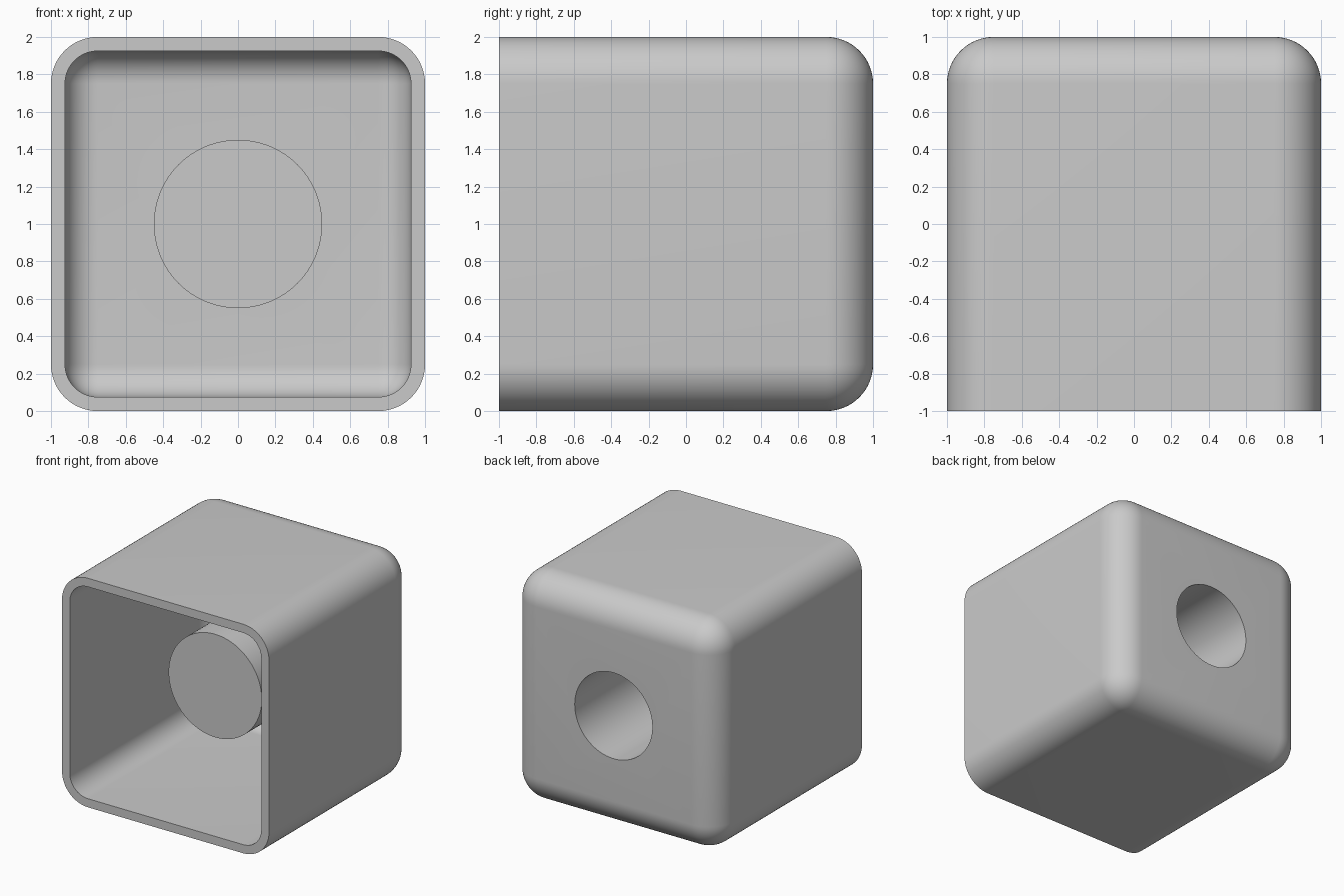
import bpy, bmesh, math
from mathutils import Matrix, Vector

if "Cube" in bpy.data.objects:
    bpy.data.objects.remove(bpy.data.objects["Cube"])

WALL = 0.075          # shell thickness
RADIUS = 0.25         # outer edge rounding
HOLE = 0.375          # socket radius
BOSS_FRONT = -0.315   # y of the closed end of the socket tube

grey = bpy.data.materials.new("light grey")
grey.use_nodes = True
colour = (0.59, 0.59, 0.59, 1)
grey.diffuse_color = colour
grey.node_tree.nodes["Principled BSDF"].inputs["Base Color"].default_value = colour


def make_object(name, bm):
    mesh = bpy.data.meshes.new(name)
    bm.to_mesh(mesh)
    bm.free()
    mesh.materials.append(grey)
    obj = bpy.data.objects.new(name, mesh)
    bpy.context.collection.objects.link(obj)
    return obj


def rounded_box(name, half, front, radius):
    """Box from y=front to y=half, every edge rounded except the front rim."""
    bm = bmesh.new()
    bmesh.ops.create_cube(bm, size=2)
    for v in bm.verts:
        v.co = Vector((v.co.x * half, half if v.co.y > 0 else front, 1 + v.co.z * half))
    edges = [e for e in bm.edges if any(v.co.y > 0 for v in e.verts)]
    bmesh.ops.bevel(bm, geom=edges, offset=radius, segments=16, profile=0.5,
                    affect='EDGES', clamp_overlap=False)
    bmesh.ops.recalc_face_normals(bm, faces=bm.faces)
    return make_object(name, bm)


def cylinder_y(name, radius, front, back):
    bm = bmesh.new()
    place = Matrix.Translation((0, (front + back) / 2, 1)) @ Matrix.Rotation(math.pi / 2, 4, 'X')
    bmesh.ops.create_cone(bm, cap_ends=True, segments=96, radius1=radius, radius2=radius,
                          depth=back - front, matrix=place)
    return make_object(name, bm)


# Outer block, open cavity, tube inside and the socket from the back
case = rounded_box("hollow_case", 1, -1, RADIUS)
steps = [
    (rounded_box("cavity_cutter", 1 - WALL, -1.2, RADIUS - WALL), 'DIFFERENCE'),
    (cylinder_y("socket_tube", HOLE + WALL, BOSS_FRONT, 1 - WALL / 2), 'UNION'),
    (cylinder_y("socket_cutter", HOLE, BOSS_FRONT + WALL, 1.2), 'DIFFERENCE'),
]

bpy.ops.object.select_all(action='DESELECT')
bpy.context.view_layer.objects.active = case
case.select_set(True)
for tool, operation in steps:
    tool.hide_render = True
    mod = case.modifiers.new(tool.name, 'BOOLEAN')
    mod.object = tool
    mod.operation = operation
    mod.solver = 'EXACT'
    bpy.ops.object.modifier_apply(modifier=mod.name)
    bpy.data.objects.remove(tool)

bpy.ops.object.shade_smooth_by_angle(angle=math.radians(30))
